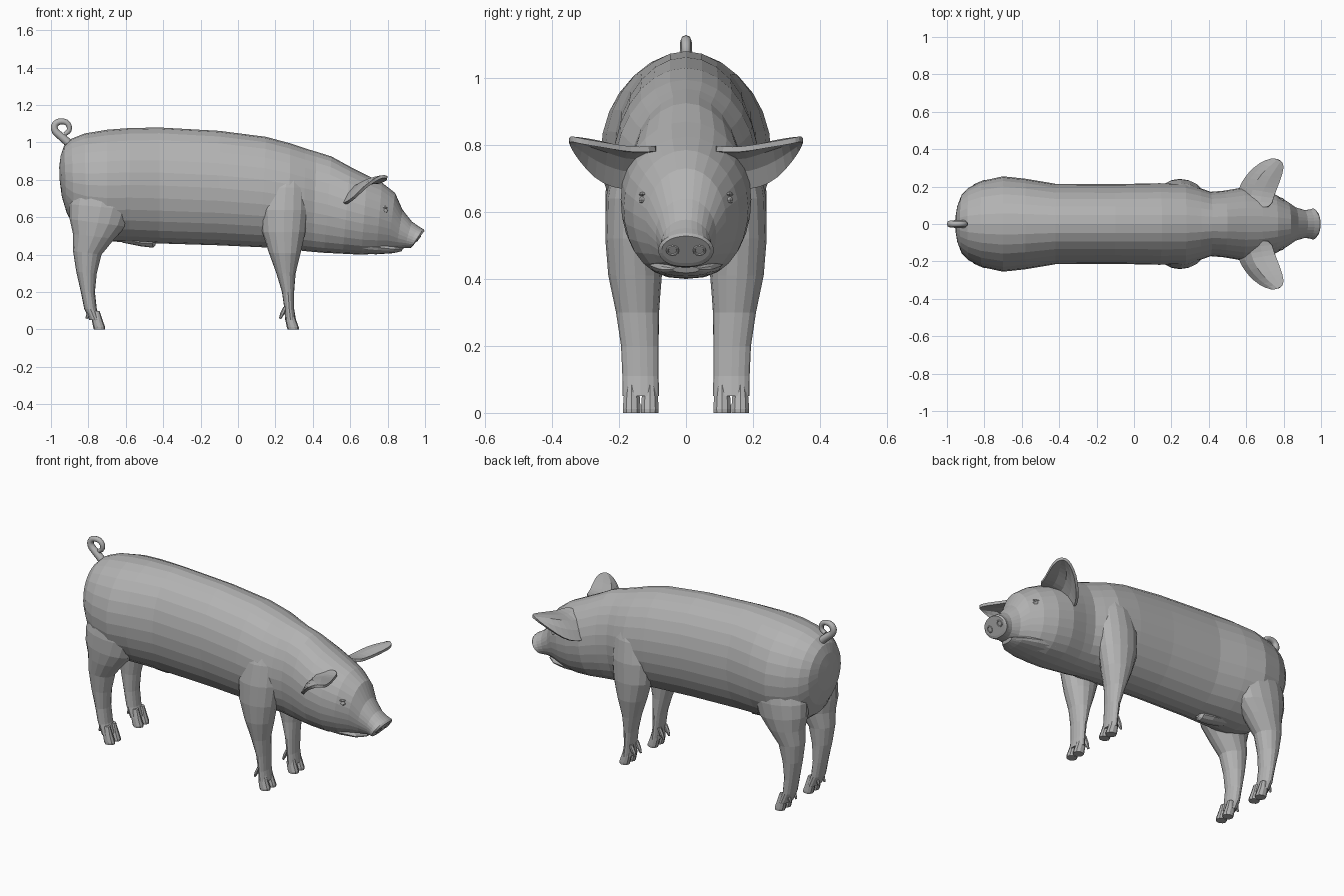
import bpy
import bmesh
import math
from mathutils import Vector

cube = bpy.data.objects.get("Cube")
if cube:
    bpy.data.objects.remove(cube)

grey = bpy.data.materials.new("plain grey skin")
grey.use_nodes = True
grey.diffuse_color = (0.45, 0.45, 0.45, 1)
grey.node_tree.nodes["Principled BSDF"].inputs["Base Color"].default_value = grey.diffuse_color


def finish(name, bm, mirror):
    bmesh.ops.recalc_face_normals(bm, faces=bm.faces)
    mesh = bpy.data.meshes.new(name)
    bm.to_mesh(mesh)
    bm.free()
    mesh.materials.append(grey)
    obj = bpy.data.objects.new(name, mesh)
    bpy.context.collection.objects.link(obj)
    if mirror:
        obj.modifiers.new("mirror", "MIRROR").use_axis = (False, True, False)
    return obj


def loft(name, rings, sides=16, y=None, mirror=True, jowl_x=2):
    """Skin oval rings, each spanning two xz points: (x1, z1, x2, z2, [y centre,] half width).
    Rings ahead of jowl_x have a fuller lower half."""
    bm = bmesh.new()
    loops = []
    for r in rings:
        a, b = Vector((r[0], 0, r[1])), Vector((r[2], 0, r[3]))
        centre, half = (a + b) / 2, (a - b) / 2
        centre.y = r[4] if y is None else y
        loop = []
        for i in range(sides):
            t = math.tau * i / sides
            across = math.sin(t)
            if math.cos(t) < 0 and r[0] > jowl_x:
                across = math.copysign(abs(across) ** .8, across)
            loop.append(bm.verts.new(centre + half * math.cos(t) + Vector((0, r[-1] * across, 0))))
        loops.append(loop)
    for p, q in zip(loops, loops[1:]):
        for i in range(sides):
            j = (i + 1) % sides
            bm.faces.new((p[i], p[j], q[j], q[i]))
    bm.faces.new(loops[0])
    bm.faces.new(loops[-1])
    return finish(name, bm, mirror)


# Torso, neck, head and snout in one skin: top point, bottom point, half width
loft("body_and_head", [
    (-.956, .87, -.954, .80, .035), (-.948, .93, -.942, .71, .095),
    (-.93, .982, -.915, .62, .155), (-.89, 1.02, -.875, .55, .195),
    (-.82, 1.048, -.81, .50, .23), (-.70, 1.068, -.70, .47, .255),
    (-.58, 1.077, -.58, .468, .242), (-.42, 1.08, -.42, .46, .215),
    (-.1, 1.062, -.1, .45, .213), (.15, 1.03, .12, .44, .218),
    (.28, .995, .27, .43, .215), (.36, .968, .35, .42, .192),
    (.42, .95, .40, .415, .172), (.50, .925, .46, .41, .178),
    (.60, .87, .56, .405, .195), (.69, .825, .66, .40, .186),
    (.77, .785, .74, .405, .158), (.84, .73, .80, .415, .12),
    (.88, .64, .845, .427, .09), (.93, .577, .89, .435, .075),
    (.965, .552, .91, .435, .077), (.99, .537, .925, .437, .083),
    (.998, .528, .935, .447, .072),
], sides=28, y=0, mirror=False, jowl_x=.4)

# Lower jaw below the mouth line
loft("lower_jaw", [
    (.66, .50, .62, .405, .12), (.76, .475, .74, .402, .105),
    (.84, .45, .83, .408, .078), (.885, .438, .875, .418, .04),
], y=0, mirror=False)

# Belly sheath
loft("belly_sheath", [
    (-.64, .52, -.62, .465, .04), (-.53, .50, -.52, .445, .045),
    (-.46, .50, -.455, .437, .035), (-.44, .48, -.44, .45, .015),
], sides=10, y=0, mirror=False)

# Legs: front point, back point, y centre, half width
loft("front_legs", [
    (.34, .88, .20, .88, .10, .07), (.37, .76, .14, .76, .128, .09),
    (.375, .64, .12, .64, .147, .092), (.36, .52, .13, .52, .156, .085),
    (.335, .41, .165, .41, .152, .08), (.308, .30, .205, .30, .145, .064),
    (.30, .2, .235, .2, .138, .056), (.30, .11, .248, .11, .136, .054),
    (.31, .05, .252, .05, .135, .055),
])
loft("hind_legs", [
    (-.58, .86, -.82, .88, .10, .08), (-.55, .74, -.875, .77, .125, .10),
    (-.565, .64, -.90, .67, .138, .103), (-.60, .55, -.90, .59, .143, .098),
    (-.66, .485, -.882, .51, .145, .087), (-.73, .40, -.882, .42, .143, .07),
    (-.755, .30, -.865, .31, .14, .06), (-.765, .2, -.84, .2, .136, .054),
    (-.755, .11, -.822, .11, .135, .053), (-.735, .05, -.795, .05, .135, .055),
])

# Cloven hooves and dewclaws, placed from the front edge of each foot
for leg, x in (("front", .325), ("hind", -.71)):
    for side, y in (("inner", .108), ("outer", .162)):
        loft(f"{leg}_{side}_hooves", [
            (x - .03, .10, x - .07, .10, .016), (x - .014, .05, x - .072, .05, .025),
            (x, .012, x - .064, .012, .028), (x, 0, x - .06, 0, .027),
        ], sides=10, y=y)
        loft(f"{leg}_{side}_dewclaws", [
            (x - .06, .125, x - .083, .12, .014), (x - .075, .085, x - .10, .085, .013),
            (x - .095, .055, x - .106, .06, .005),
        ], sides=6, y=y)

# Cupped ears: each row runs lower back edge, ridge, front edge
ear_rows = [
    ((.575, .10, .69), (.61, .09, .79), (.735, .08, .79)),
    ((.56, .17, .67), (.615, .16, .775), (.745, .14, .785)),
    ((.58, .22, .675), (.635, .21, .795), (.765, .19, .79)),
    ((.62, .275, .70), (.67, .265, .815), (.785, .245, .80)),
    ((.675, .325, .76), (.725, .31, .822), (.80, .295, .808)),
    ((.74, .352, .805), (.77, .347, .82), (.798, .33, .815)),
]
bm = bmesh.new()
rows = [[bm.verts.new(p) for p in row] for row in ear_rows]
for p, q in zip(rows, rows[1:]):
    for i in range(2):
        bm.faces.new((p[i], p[i + 1], q[i + 1], q[i]))
ears = finish("ears", bm, True)
smooth = ears.modifiers.new("rounding", "SUBSURF")
smooth.levels = smooth.render_levels = 1
shell = ears.modifiers.new("thickness", "SOLIDIFY")
shell.thickness = .016
shell.offset = 0


def ball(name, at, size):
    bm = bmesh.new()
    bmesh.ops.create_uvsphere(bm, u_segments=10, v_segments=6, radius=1)
    bmesh.ops.scale(bm, vec=size, verts=bm.verts)
    bmesh.ops.translate(bm, vec=at, verts=bm.verts)
    return finish(name, bm, True)


# Eyes with a small brow above
ball("eyes", (.785, .127, .635), (.02, .014, .012))
ball("brows", (.772, .125, .653), (.032, .016, .008))

# Nostril rims on the tilted snout disc
normal = Vector((.81, 0, -.586))
for name, y in (("near_nostril", -.04), ("far_nostril", .04)):
    bpy.ops.mesh.primitive_torus_add(
        major_segments=12, minor_segments=6, major_radius=.016, minor_radius=.004,
        location=(.965, y, .485), rotation=normal.to_track_quat("Z", "Y").to_euler())
    rim = bpy.context.object
    rim.name = name
    rim.data.materials.append(grey)

# Curly tail
path = [(-.89, .975), (-.915, 1.005), (-.95, 1.035), (-.981, 1.07), (-.975, 1.1),
        (-.945, 1.112), (-.91, 1.1), (-.903, 1.065), (-.925, 1.045)]
curve = bpy.data.curves.new("tail", "CURVE")
curve.dimensions = "3D"
curve.bevel_depth = .018
curve.bevel_resolution = 2
curve.resolution_u = 3
curve.use_fill_caps = True
spline = curve.splines.new("BEZIER")
spline.bezier_points.add(len(path) - 1)
for i, (point, (x, z)) in enumerate(zip(spline.bezier_points, path)):
    point.co = (x, 0, z)
    point.handle_left_type = point.handle_right_type = "AUTO"
    point.radius = 1.3 - .08 * i
curve.materials.append(grey)
tail = bpy.data.objects.new("tail", curve)
bpy.context.collection.objects.link(tail)
